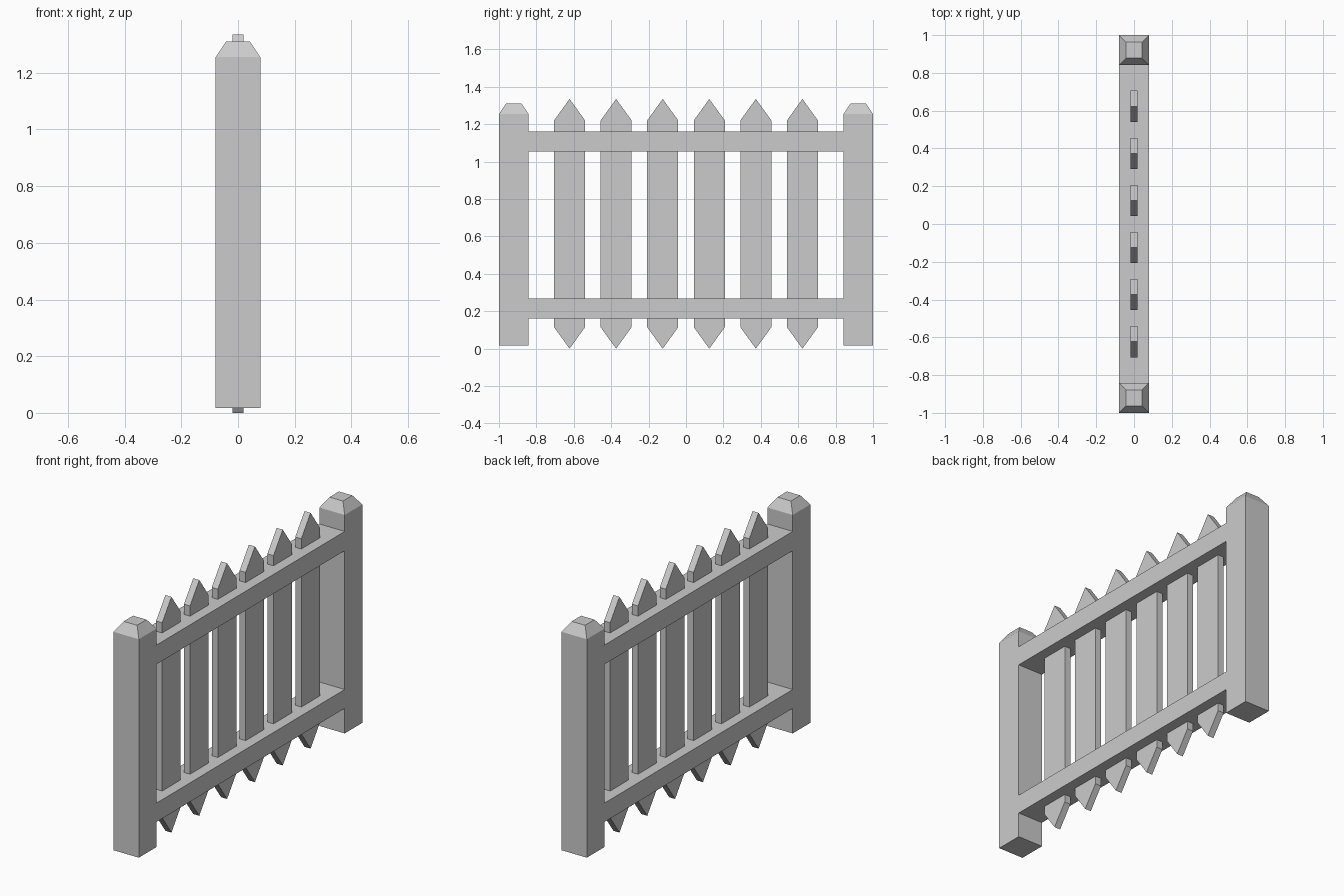
import bpy, bmesh

if "Cube" in bpy.data.objects:
    bpy.data.objects.remove(bpy.data.objects["Cube"])


def finish(name, bm):
    bmesh.ops.recalc_face_normals(bm, faces=bm.faces)
    mesh = bpy.data.meshes.new(name)
    bm.to_mesh(mesh)
    bm.free()
    obj = bpy.data.objects.new(name, mesh)
    bpy.context.collection.objects.link(obj)
    return obj


def box(name, y0, y1, z0, z1, half_x):
    bm = bmesh.new()
    bmesh.ops.create_cube(bm, size=1)
    for v in bm.verts:
        v.co = (v.co.x * 2 * half_x, y1 if v.co.y > 0 else y0, z1 if v.co.z > 0 else z0)
    return finish(name, bm)


def post(name, y):
    # Square shaft with a chamfered, flat-topped cap
    h, t = 0.079, 0.042
    bm = bmesh.new()
    rings = []
    for r, z in ((h, 0.018), (h, 1.255), (t, 1.31)):
        rings.append([bm.verts.new((sx * r, y + sy * r, z))
                      for sx, sy in ((-1, -1), (1, -1), (1, 1), (-1, 1))])
    for a, b in zip(rings, rings[1:]):
        for i in range(4):
            j = (i + 1) % 4
            bm.faces.new((a[i], a[j], b[j], b[i]))
    bm.faces.new(rings[0])
    bm.faces.new(rings[-1])
    return finish(name, bm)


def picket(name, y):
    # Flat board pointed at both ends
    w, t = 0.083, 0.019
    profile = [(0, 0), (w, 0.115), (w, 1.22), (0, 1.335), (-w, 1.22), (-w, 0.115)]
    bm = bmesh.new()
    face = bm.faces.new([bm.verts.new((-t, y + py, z)) for py, z in profile])
    ext = bmesh.ops.extrude_face_region(bm, geom=[face])
    verts = [g for g in ext["geom"] if isinstance(g, bmesh.types.BMVert)]
    bmesh.ops.translate(bm, verts=verts, vec=(2 * t, 0, 0))
    return finish(name, bm)


# End posts
post("front_post", -0.921)
post("back_post", 0.921)

# Rails between the posts
box("lower_rail", -0.842, 0.842, 0.16, 0.267, 0.079)
box("upper_rail", -0.842, 0.842, 1.053, 1.162, 0.079)

# Six pickets running through the rails
for i in range(6):
    picket(f"picket_{i + 1}", (i - 2.5) * 0.249)
